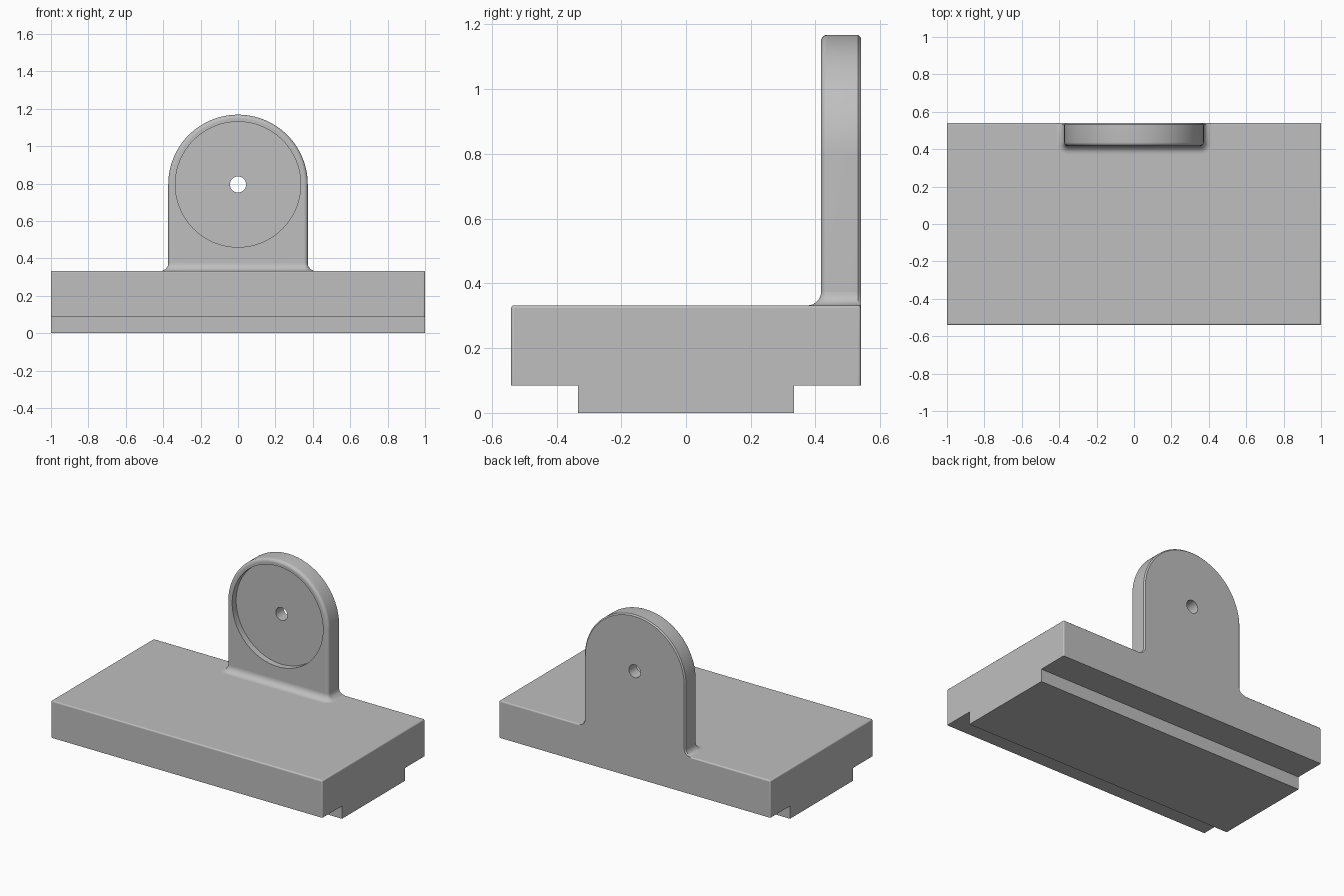
import bpy, bmesh
from math import sin, cos, pi

cube = bpy.data.objects.get("Cube")
if cube:
    bpy.data.objects.remove(cube, do_unlink=True)

grey = bpy.data.materials.new("plain grey")
grey.use_nodes = True
colour = (0.52, 0.52, 0.52, 1)
grey.diffuse_color = colour
grey.node_tree.nodes["Principled BSDF"].inputs["Base Color"].default_value = colour

# Shared dimensions
DEPTH = 0.54             # half depth of the base, and the plate's back face
STEP, TOP = 0.085, 0.332 # underside and top of the base
CHAMFER = 0.008
HALF = 0.373             # half width of the plate and radius of its arch
FRONT = 0.417            # front face of the plate
AXIS = 0.795             # height of the hole and arch centre
ROUND = 0.02             # rounding of the plate's front edge
FILLET = 0.042           # fillet between plate and base
FOOT_TOP = TOP + FILLET


def finish(bm, name, flat=()):
    """Shade curved faces smoothly, keep flat ones flat, and add the object."""
    bmesh.ops.recalc_face_normals(bm, faces=bm.faces)
    for f in bm.faces:
        f.smooth = f not in flat
    for e in bm.edges:
        e.smooth = e.calc_face_angle(0) < 0.55
    mesh = bpy.data.meshes.new(name)
    bm.to_mesh(mesh)
    bm.free()
    mesh.materials.append(grey)
    obj = bpy.data.objects.new(name, mesh)
    bpy.context.collection.objects.link(obj)
    return obj


def loft(bm, sections, closed=True):
    """Skin a list of point loops with quads; return the vertex loops."""
    loops = [[bm.verts.new(p) for p in s] for s in sections]
    n = len(loops[0])
    for a, b in zip(loops, loops[1:]):
        for i in range(n if closed else n - 1):
            j = (i + 1) % n
            bm.faces.new((a[i], a[j], b[j], b[i]))
    return loops


def box(name, half_y, z0, z1, bevel=0):
    bm = bmesh.new()
    bmesh.ops.create_cube(bm, size=1)
    for v in bm.verts:
        v.co = (v.co.x * 2, v.co.y * 2 * half_y, z0 if v.co.z < 0 else z1)
    if bevel:
        edges = [e for e in bm.edges if max(v.co.z for v in e.verts) > z0 + bevel]
        bmesh.ops.bevel(bm, geom=edges, offset=bevel, segments=3,
                        profile=0.5, affect='EDGES')
    return finish(bm, name, {f for f in bm.faces if f.calc_area() > 0.05})


# Base block and the tongue beneath it
box("base_block", DEPTH, STEP, TOP, CHAMFER)
box("base_tongue", 0.333, 0, STEP)


# Flared foot blending the plate into the base
def foot_section(z, d):
    w, r = HALF + d, ROUND + d
    right = [(w - CHAMFER, DEPTH), (w, DEPTH - CHAMFER)]
    for i in range(7):
        a = i / 6 * pi / 2
        right.append((w - r + r * cos(a), FRONT - d + r - r * sin(a)))
    left = [(-x, y) for x, y in reversed(right)]
    return [(x, y, z) for x, y in right + left]


sections = [foot_section(TOP - CHAMFER, FILLET)]
for i in range(9):
    a = (1 - i / 8) * pi / 2
    sections.append(foot_section(TOP + FILLET * (1 - sin(a)), FILLET * (1 - cos(a))))
bm = bmesh.new()
loft(bm, sections)
finish(bm, "plate_foot")


# Arched plate with a round front recess and a through hole
def arch(y, inset):
    w = HALF - inset
    pts = [(w, y, FOOT_TOP)]
    pts += [(w * cos(i * pi / 64), y, AXIS + w * sin(i * pi / 64)) for i in range(65)]
    return pts + [(-w, y, FOOT_TOP)]


def circle(y, r, n):
    return [(r * cos(2 * pi * i / n), y, AXIS + r * sin(2 * pi * i / n)) for i in range(n)]


def fill(bm, *loops):
    """Fill the flat area between closed loops."""
    edges = []
    for loop in loops:
        for a, b in zip(loop, loop[1:] + loop[:1]):
            edges.append(bm.edges.get((a, b)) or bm.edges.new((a, b)))
    made = bmesh.ops.triangle_fill(bm, edges=edges, use_beauty=True)
    return {g for g in made["geom"] if isinstance(g, bmesh.types.BMFace)}


FLOOR = FRONT + 0.042
rim = [arch(DEPTH, CHAMFER), arch(DEPTH - CHAMFER, 0)]
for i in range(7):
    a = i / 6 * pi / 2
    rim.append(arch(FRONT + ROUND - ROUND * sin(a), ROUND * (1 - cos(a))))
bm = bmesh.new()
outer = loft(bm, rim, closed=False)
recess = loft(bm, [circle(FRONT, 0.335, 96), circle(FLOOR, 0.335, 96)])
hole = loft(bm, [circle(FLOOR, 0.043, 32), circle(DEPTH, 0.043, 32)])
flat = fill(bm, outer[-1], recess[0])
flat |= fill(bm, recess[1], hole[0])
flat |= fill(bm, outer[0], hole[1])
finish(bm, "arched_plate", flat)
